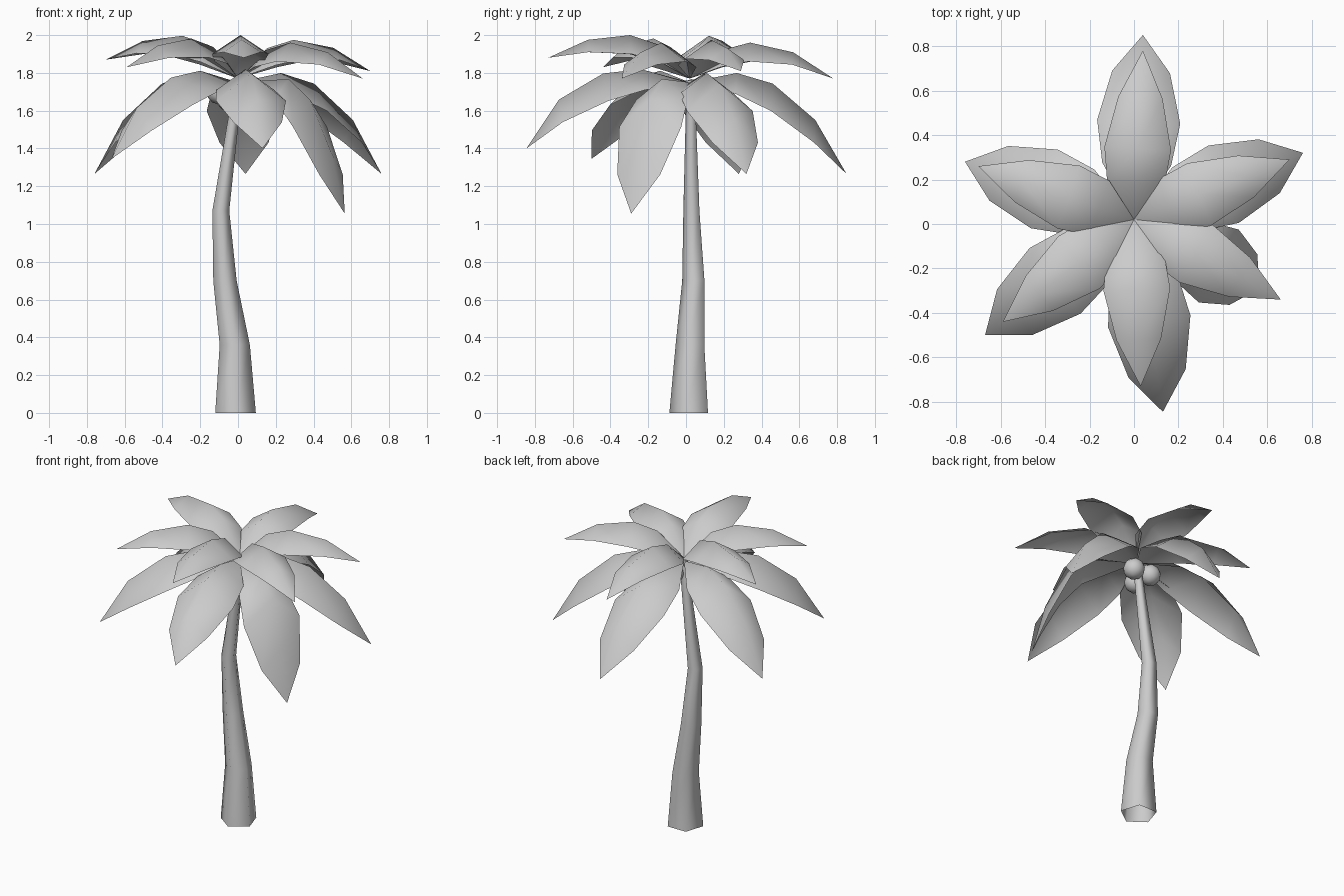
import bpy, bmesh, math
from mathutils import Vector

if "Cube" in bpy.data.objects:
    bpy.data.objects.remove(bpy.data.objects["Cube"])

grey = bpy.data.materials.new("light_grey")
grey.diffuse_color = (0.6, 0.6, 0.6, 1)
grey.use_nodes = True
grey.node_tree.nodes["Principled BSDF"].inputs["Base Color"].default_value = grey.diffuse_color


def finish(name, bm):
    """Turn a bmesh into a smooth-shaded object with the shared material."""
    mesh = bpy.data.meshes.new(name)
    bm.to_mesh(mesh)
    bm.free()
    mesh.materials.append(grey)
    obj = bpy.data.objects.new(name, mesh)
    bpy.context.collection.objects.link(obj)
    bpy.ops.object.select_all(action='DESELECT')
    obj.select_set(True)
    bpy.context.view_layer.objects.active = obj
    bpy.ops.object.shade_smooth_by_angle(angle=math.radians(80))
    return obj


# Trunk: five-sided bent column open at the foot, rings given as x, y, z, radius
RINGS = [(-0.013, 0.025, 0.0, 0.113), (-0.017, 0.029, 0.36, 0.084),
         (-0.069, 0.045, 0.70, 0.065), (-0.091, 0.033, 1.07, 0.047),
         (-0.018, 0.028, 1.60, 0.029), (0.0, 0.02, 1.76, 0.024)]
bm = bmesh.new()
loops = []
for x, y, z, r in RINGS:
    angles = [math.radians(-90 + 72 * i) for i in range(5)]
    loops.append([bm.verts.new((x + r * math.cos(a), y + r * math.sin(a), z)) for a in angles])
for low, high in zip(loops, loops[1:]):
    for i in range(5):
        j = (i + 1) % 5
        bm.faces.new((low[i], low[j], high[j], high[i]))
bm.faces.new(loops[-1])
finish("trunk", bm)


def frond(name, tip, base_z, stations, ref_z, power=1.0):
    """Arched leaf with a raised spine. Each station is
    (distance fraction, spine height, share of tip height change, half width, edge drop)."""
    base = Vector((0, 0.02, base_z))
    tip = Vector(tip)
    flat = Vector((tip.x - base.x, tip.y - base.y, 0))
    side = Vector((-flat.y, flat.x, 0)).normalized()
    bm = bmesh.new()
    start = bm.verts.new(base)
    rows = []
    for t, z, share, width, drop in stations:
        p = base + flat * t ** power
        p.z = z + share * (tip.z - ref_z)
        low = p - Vector((0, 0, drop))
        rows.append([bm.verts.new(v) for v in (low + side * width, p, low - side * width)])
    end = bm.verts.new(tip)
    for i in (0, 1):
        bm.faces.new((start, rows[0][i + 1], rows[0][i]))
        for a, b in zip(rows, rows[1:]):
            bm.faces.new((a[i], a[i + 1], b[i + 1], b[i]))
        bm.faces.new((rows[-1][i], rows[-1][i + 1], end))
    finish(name, bm)


# Upper crown of raised fronds
UPPER = [(0.22, 1.95, 0.27, 0.13, 0.09), (0.42, 2.0, 0.36, 0.15, 0.10),
         (0.72, 1.975, 0.6, 0.10, 0.065)]
UPPER_TIPS = [(0.04, 0.78, 1.77), (0.70, 0.29, 1.81), (-0.70, 0.26, 1.87),
              (-0.59, -0.44, 1.83), (0.03, -0.73, 1.88), (0.66, -0.34, 1.77)]
for n, tip in enumerate(UPPER_TIPS, 1):
    frond(f"upper_frond_{n}", tip, 1.77, UPPER, 1.88)

# Lower crown of drooping fronds, the shortest one hanging steepest
LOWER = [(0.30, 1.80, 0.15, 0.155, 0.11), (0.53, 1.745, 0.4, 0.187, 0.145),
         (0.80, 1.555, 0.8, 0.13, 0.12)]
LOWER_TIPS = [(0.04, 0.85, 1.265), (0.76, 0.32, 1.265), (-0.76, 0.28, 1.265),
              (-0.67, -0.50, 1.345), (0.13, -0.845, 1.40), (0.565, -0.29, 1.055)]
for n, tip in enumerate(LOWER_TIPS, 1):
    frond(f"lower_frond_{n}", tip, 1.75, LOWER, 1.27, 0.62 if tip[2] < 1.2 else 1.0)

# Round fruits clustered below the crown
for n, centre in enumerate([(-0.10, 0.03, 1.70), (0.05, 0.06, 1.675), (-0.05, -0.05, 1.665)], 1):
    bm = bmesh.new()
    bmesh.ops.create_icosphere(bm, subdivisions=2, radius=0.067)
    bmesh.ops.translate(bm, verts=bm.verts, vec=centre)
    finish(f"fruit_{n}", bm)
